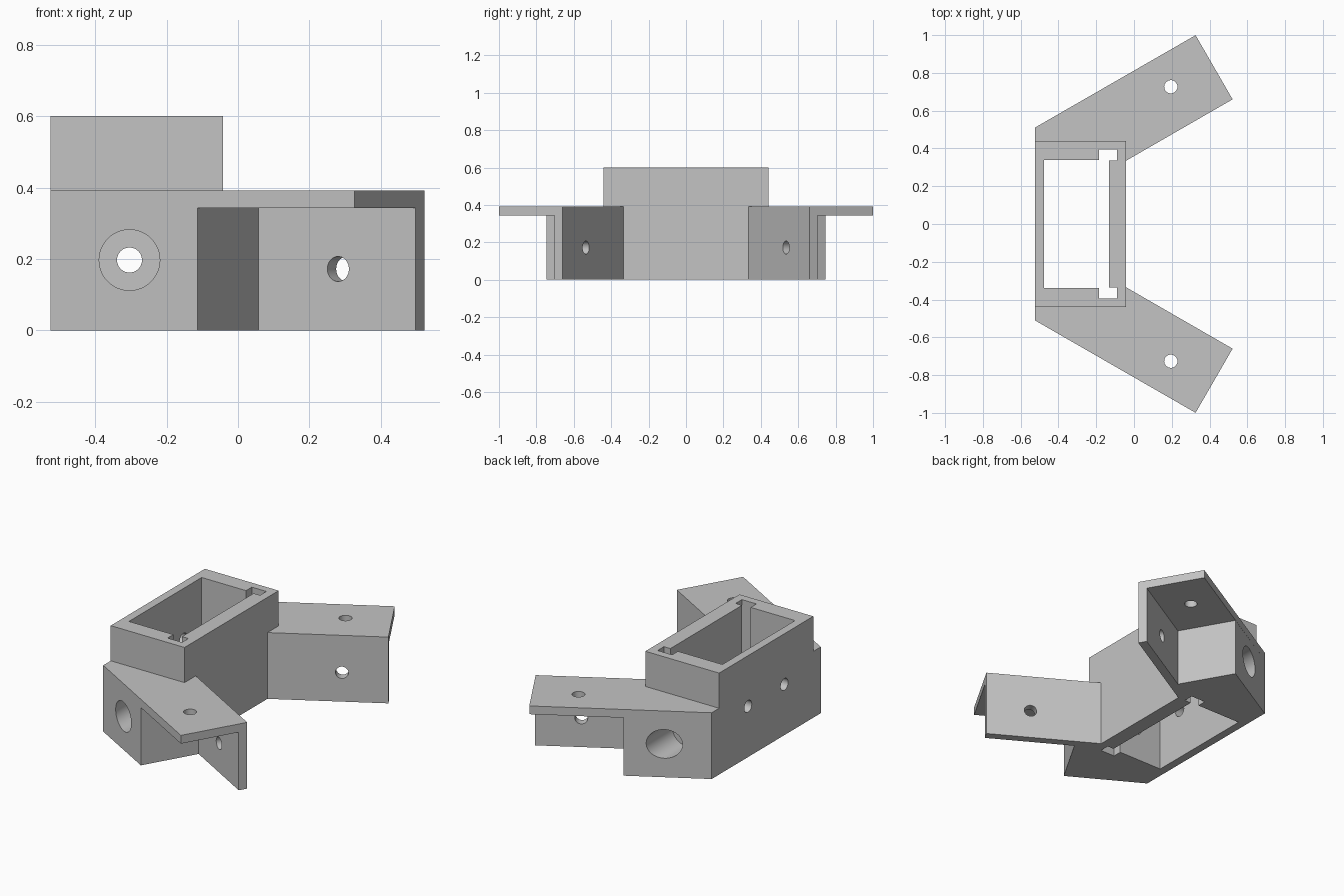
import bpy, bmesh, math
from mathutils import Vector, Matrix

if "Cube" in bpy.data.objects:
    bpy.data.objects.remove(bpy.data.objects["Cube"], do_unlink=True)

TOP, ARM_TOP, PLATE_Z = 0.6, 0.392, 0.343
BACK, FRONT, SIDE = -0.525, -0.042, 0.44      # housing extents
WIDTH, WALL, BLOCK = 0.392, 0.05, 0.508       # arm sizes
HOLE = 0.035

grey = bpy.data.materials.new("plain grey")
grey.use_nodes = True
colour = (0.55, 0.55, 0.55, 1)
grey.diffuse_color = colour
grey.node_tree.nodes["Principled BSDF"].inputs["Base Color"].default_value = colour


def make_object(name, bm):
    bmesh.ops.recalc_face_normals(bm, faces=bm.faces)
    mesh = bpy.data.meshes.new(name)
    bm.to_mesh(mesh)
    bm.free()
    mesh.materials.append(grey)
    obj = bpy.data.objects.new(name, mesh)
    bpy.context.collection.objects.link(obj)
    return obj


def prism(name, outline, z0, z1):
    bm = bmesh.new()
    face = bm.faces.new([bm.verts.new((p[0], p[1], z0)) for p in outline])
    side = bmesh.ops.extrude_face_region(bm, geom=[face])["geom"]
    verts = [v for v in side if isinstance(v, bmesh.types.BMVert)]
    bmesh.ops.translate(bm, verts=verts, vec=(0, 0, z1 - z0))
    return make_object(name, bm)


def rod(name, start, end, radius):
    start, end = Vector(start), Vector(end)
    axis = end - start
    turn = axis.to_track_quat("Z", "Y").to_matrix().to_4x4()
    bm = bmesh.new()
    bmesh.ops.create_cone(bm, cap_ends=True, segments=48, radius1=radius, radius2=radius,
                          depth=axis.length, matrix=Matrix.Translation((start + end) / 2) @ turn)
    return make_object(name, bm)


def combine(target, tool, operation):
    """Apply a boolean and discard the tool object."""
    tool.hide_render = True
    mod = target.modifiers.new("boolean", "BOOLEAN")
    mod.operation, mod.solver, mod.object = operation, "EXACT", tool
    graph = bpy.context.evaluated_depsgraph_get()
    mesh = bpy.data.meshes.new_from_object(target.evaluated_get(graph))
    target.modifiers.clear()
    target.data = mesh
    bpy.data.objects.remove(tool, do_unlink=True)


def arm_point(along, across, side):
    """Point in the slanted arm's frame, measured from its inner tip."""
    c, s = math.cos(math.radians(30)), 0.5
    return (0.522 - c * along - s * across, side * (0.66 - s * along + c * across))


# Housing
bracket = prism("bracket_body", [(BACK, -SIDE), (FRONT, -SIDE), (FRONT, SIDE), (BACK, SIDE)], 0, TOP)

# Slanted arms: solid block, thin wall and top plate
for side in (1, -1):
    def p(along, across):
        return arm_point(along, across, side)
    root_out = (BACK, side * 0.51)
    root_in = [(FRONT, side * 0.335), (FRONT - 0.02, side * 0.41), (BACK, side * 0.41)]
    lower = [root_out, p(BLOCK, WIDTH), p(BLOCK, WALL), p(0, WALL), p(0, 0)] + root_in
    plate = [root_out, p(0, WIDTH), p(0, 0)] + root_in
    combine(bracket, prism("arm_block", lower, 0, PLATE_Z + 0.02), "UNION")
    combine(bracket, prism("arm_plate", plate, PLATE_Z, ARM_TOP), "UNION")

# Pocket with a slot at each end, open top and bottom
half = [(-0.476, 0.34), (-0.185, 0.34), (-0.185, 0.394), (-0.09, 0.394), (-0.09, 0.335), (-0.132, 0.335)]
pocket = half + [(x, -y) for x, y in reversed(half)]
combine(bracket, prism("pocket_cutter", pocket, -0.1, TOP + 0.1), "DIFFERENCE")

# Bores and screw holes
bore_x, bore_z = -0.304, 0.197
for side in (1, -1):
    cutters = [
        rod("bore", (bore_x, side * SIDE, bore_z), (bore_x, side * 0.9, bore_z), 0.085),
        rod("end_hole", (bore_x, side * 0.25, bore_z), (bore_x, side * 0.6, bore_z), HOLE),
        rod("wall_hole", (*arm_point(0.25, -0.05, side), 0.172),
            (*arm_point(0.25, 0.1, side), 0.172), HOLE),
        rod("plate_hole", (*arm_point(0.25, 0.221, side), 0.25),
            (*arm_point(0.25, 0.221, side), 0.5), HOLE),
        rod("back_hole", (BACK - 0.1, side * 0.17, 0.3), (BACK + 0.1, side * 0.17, 0.3), HOLE),
    ]
    for cutter in cutters:
        combine(bracket, cutter, "DIFFERENCE")

# Smooth the round holes, keep the edges sharp
bpy.ops.object.select_all(action="DESELECT")
bracket.select_set(True)
bpy.context.view_layer.objects.active = bracket
bpy.ops.object.shade_smooth_by_angle(angle=math.radians(30))
